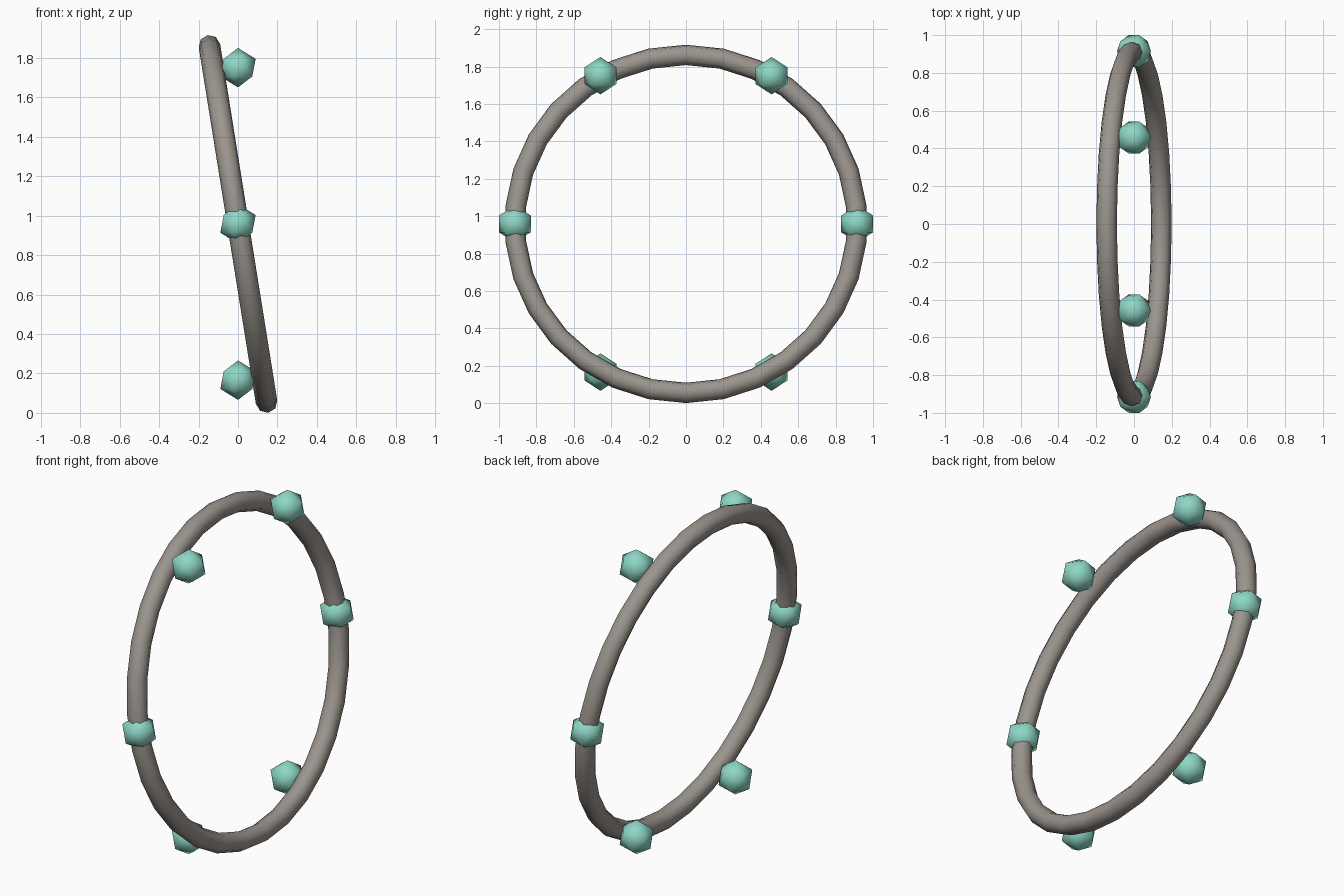
import bpy
from math import sin, cos, pi, radians

if "Cube" in bpy.data.objects:
    bpy.data.objects.remove(bpy.data.objects["Cube"], do_unlink=True)

RING_RADIUS = 0.915
TUBE_RADIUS = 0.055
BEAD_RADIUS = 0.1
TILT = radians(9.1)
CENTRE_Z = RING_RADIUS * cos(TILT) + TUBE_RADIUS


def make_material(name, rgb):
    mat = bpy.data.materials.new(name)
    mat.use_nodes = True
    colour = (*rgb, 1.0)
    mat.diffuse_color = colour
    mat.node_tree.nodes["Principled BSDF"].inputs["Base Color"].default_value = colour
    return mat


def finish(name, mat):
    obj = bpy.context.object
    obj.name = name
    obj.data.materials.append(mat)
    bpy.ops.object.shade_smooth()
    return obj


grey = make_material("warm_grey", (0.33, 0.30, 0.27))
teal = make_material("pale_teal", (0.27, 0.68, 0.56))

# Tilted hoop
bpy.ops.mesh.primitive_torus_add(
    major_radius=RING_RADIUS, minor_radius=TUBE_RADIUS,
    major_segments=30, minor_segments=8,
    location=(0, 0, CENTRE_Z), rotation=(0, pi / 2 - TILT, 0))
finish("hoop", grey)

# Six beads evenly spaced on an upright circle
for i in range(6):
    angle = i * pi / 3
    bpy.ops.mesh.primitive_ico_sphere_add(
        subdivisions=1, radius=BEAD_RADIUS,
        location=(0, RING_RADIUS * cos(angle), CENTRE_Z + RING_RADIUS * sin(angle)))
    finish(f"bead_{i + 1}", teal)
